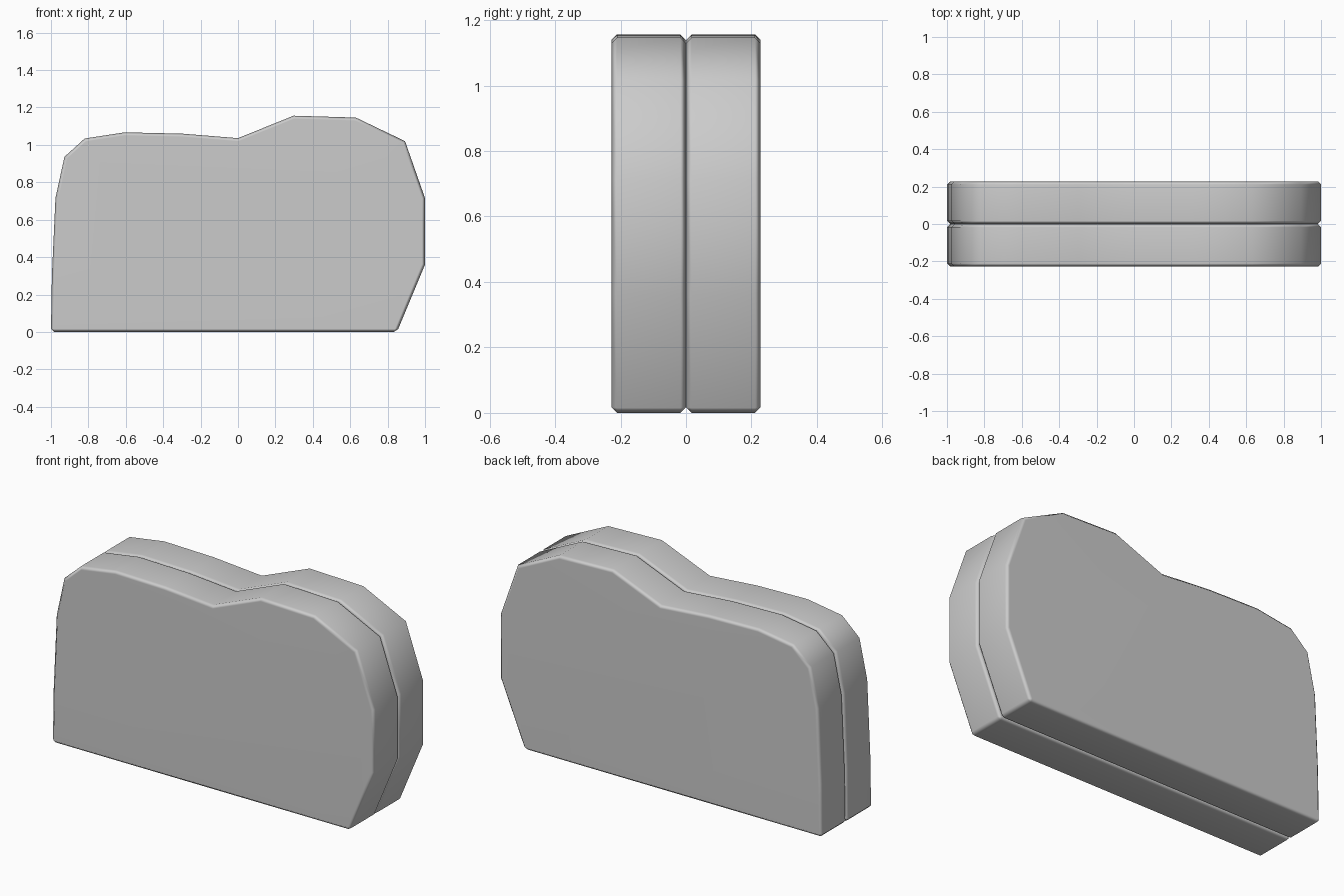
import bpy, bmesh

if "Cube" in bpy.data.objects:
    bpy.data.objects.remove(bpy.data.objects["Cube"])

# side outline of the slab (x, z)
PROFILE = [(-1.0, 0), (0.85, 0), (1.0, 0.36), (1.0, 0.715), (0.893, 1.02),
           (0.63, 1.146), (0.297, 1.156), (0, 1.036), (-0.297, 1.06),
           (-0.605, 1.067), (-0.82, 1.034), (-0.928, 0.936),
           (-0.976, 0.716), (-0.995, 0.3)]
THICK = 0.228


def slab(name, y0):
    bm = bmesh.new()
    front = bm.faces.new([bm.verts.new((x, y0, z)) for x, z in PROFILE])
    ext = bmesh.ops.extrude_face_region(bm, geom=[front], use_keep_orig=True)
    verts = [g for g in ext["geom"] if isinstance(g, bmesh.types.BMVert)]
    bmesh.ops.translate(bm, verts=verts, vec=(0, THICK, 0))
    bmesh.ops.recalc_face_normals(bm, faces=bm.faces[:])
    mesh = bpy.data.meshes.new(name)
    bm.to_mesh(mesh)
    bm.free()
    obj = bpy.data.objects.new(name, mesh)
    bpy.context.collection.objects.link(obj)
    for p in mesh.polygons:
        p.use_smooth = True
    # chamfered rims, soft shading around the outline
    bevel = obj.modifiers.new("rim_chamfer", 'BEVEL')
    bevel.width = 0.017
    bevel.segments = 1
    bevel.limit_method = 'ANGLE'
    bevel.angle_limit = 0.9
    obj.modifiers.new("weighted_normals", 'WEIGHTED_NORMAL')
    return obj


# two matching slabs meeting in a V groove
slab("front_slab", -THICK)
slab("back_slab", 0)
